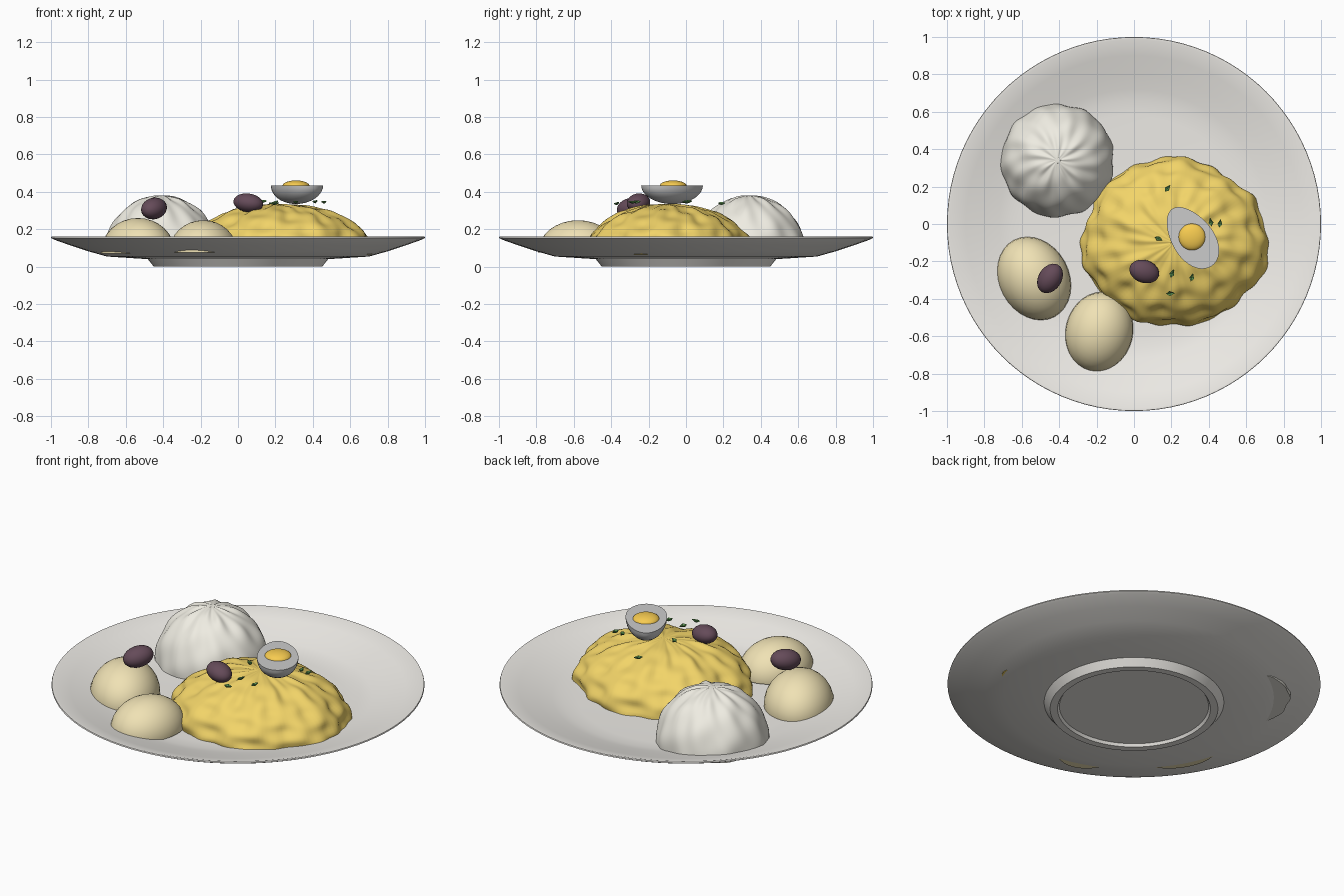
import bpy, bmesh, random
from math import sin, cos, pi, radians
from mathutils import Vector, Matrix, Euler

if "Cube" in bpy.data.objects:
    bpy.data.objects.remove(bpy.data.objects["Cube"])

random.seed(4)


def material(name, rgb):
    m = bpy.data.materials.new(name)
    m.diffuse_color = (*rgb, 1)
    m.use_nodes = True
    m.node_tree.nodes["Principled BSDF"].inputs["Base Color"].default_value = m.diffuse_color
    return m


CREAM = material("glazed_cream", (0.87, 0.85, 0.81))
RICE = material("rice_white", (0.86, 0.84, 0.76))
SAUCE = material("yellow_sauce", (0.89, 0.66, 0.14))
POTATO = material("potato_yellow", (0.87, 0.76, 0.46))
OLIVE = material("olive_black", (0.13, 0.07, 0.10))
EGG = material("egg_white", (0.93, 0.93, 0.92))
YOLK = material("egg_yolk", (0.93, 0.60, 0.08))
HERB = material("herb_green", (0.12, 0.33, 0.09))


def finish(name, bm, mat, angle=40):
    bmesh.ops.recalc_face_normals(bm, faces=bm.faces)
    me = bpy.data.meshes.new(name)
    bm.to_mesh(me)
    bm.free()
    ob = bpy.data.objects.new(name, me)
    bpy.context.collection.objects.link(ob)
    me.materials.append(mat)
    bpy.ops.object.select_all(action='DESELECT')
    ob.select_set(True)
    bpy.context.view_layer.objects.active = ob
    bpy.ops.object.shade_smooth_by_angle(angle=radians(angle))
    return ob


def lathe(name, profile, mat, segs=96):
    # profile runs from axis to axis, giving a closed solid
    bm = bmesh.new()
    rings = []
    for r, z in profile:
        if r == 0:
            rings.append([bm.verts.new((0, 0, z))] * segs)
        else:
            rings.append([bm.verts.new((r * cos(2 * pi * i / segs), r * sin(2 * pi * i / segs), z))
                          for i in range(segs)])
    for a, b in zip(rings, rings[1:]):
        for i in range(segs):
            j = (i + 1) % segs
            bm.faces.new(list(dict.fromkeys((a[i], a[j], b[j], b[i]))))
    return finish(name, bm, mat, 30)


def mound(name, center, size, wrinkle, mat, segs=96, rings=28):
    # dome with a flat base; wrinkle(angle, t) scales each point outward
    bm = bmesh.new()
    c = Vector(center)
    top = bm.verts.new(c + Vector((0, 0, size[2])))
    prev = None
    for k in range(1, rings + 1):
        t = k / rings
        p = t * pi / 2
        ring = []
        for i in range(segs):
            a = 2 * pi * i / segs
            s = 1 + wrinkle(a, t)
            ring.append(bm.verts.new(c + Vector((size[0] * sin(p) * cos(a) * s,
                                                 size[1] * sin(p) * sin(a) * s,
                                                 size[2] * cos(p) * s))))
        for i in range(segs):
            j = (i + 1) % segs
            if prev:
                bm.faces.new((prev[i], ring[i], ring[j], prev[j]))
            else:
                bm.faces.new((top, ring[i], ring[j]))
        prev = ring
    bm.faces.new(prev[::-1])
    return finish(name, bm, mat, 50)


def ellipsoid(name, loc, size, rot, mat, floor=None, ceiling=None, taper=0, segs=32):
    # rot in degrees; floor / ceiling slice the solid flat at a world height
    bm = bmesh.new()
    bmesh.ops.create_uvsphere(bm, u_segments=segs, v_segments=segs // 2, radius=1)
    for v in bm.verts:
        v.co.y *= 1 + taper * v.co.x
    e = Euler([radians(r) for r in rot])
    bmesh.ops.transform(bm, verts=bm.verts,
                        matrix=Matrix.LocRotScale(Vector(loc), e, Vector(size)))
    for z, n in ((floor, -1), (ceiling, 1)):
        if z is not None:
            bmesh.ops.bisect_plane(bm, geom=bm.verts[:] + bm.edges[:] + bm.faces[:], dist=1e-5,
                                   plane_co=(0, 0, z), plane_no=(0, 0, n), clear_outer=True)
            bmesh.ops.holes_fill(bm, edges=[x for x in bm.edges if x.is_boundary], sides=0)
    return finish(name, bm, mat)


# Plate with foot ring
lathe("plate", [(0, 0.015), (0.40, 0.015), (0.41, 0.0), (0.45, 0.0), (0.482, 0.04),
                (0.70, 0.054), (0.80, 0.082), (0.90, 0.115), (0.985, 0.145), (1.0, 0.153),
                (0.998, 0.160), (0.985, 0.160), (0.90, 0.135), (0.80, 0.108), (0.72, 0.086),
                (0.66, 0.074), (0.58, 0.069), (0, 0.067)], CREAM)


# Rice dome with shallow spiralling folds
def rice_folds(a, t):
    f = min(1, t * 4)
    return f * (0.012 * sin(9 * a + 5 * t) + 0.009 * sin(14 * a - 9 * t + 1)
                + 0.006 * sin(5 * a + 17 * t))


mound("rice", (-0.41, 0.34, 0.068), (0.302, 0.302, 0.312), rice_folds, RICE)


# Sauce-covered mound with uneven folds
def sauce_folds(a, t):
    f = min(1, t * 3)
    big = 0.018 * sin(3 * a + 2.2) * t + 0.018 * sin(7 * a + 4 * t)
    small = (0.014 * sin(13 * a - 7 * t + 0.6) + 0.009 * sin(22 * a + 6 * t + 2)
             + 0.010 * sin(9 * a + 23 * t) + 0.008 * sin(4 * a - 31 * t))
    return f * (big + small)


mound("sauced_chicken", (0.215, -0.10, 0.066), (0.495, 0.447, 0.268), sauce_folds, SAUCE, 128, 36)

# Potatoes, sliced flat below
ellipsoid("potato_left", (-0.535, -0.292, 0.075), (0.232, 0.188, 0.185), (0, 0, -62), POTATO, floor=0.07)
ellipsoid("potato_front", (-0.186, -0.577, 0.08), (0.216, 0.180, 0.168), (0, 0, 76), POTATO, floor=0.075)

# Olives
ellipsoid("olive_left", (-0.449, -0.291, 0.311), (0.086, 0.062, 0.057), (0, -10, 58), OLIVE, segs=24)
ellipsoid("olive_right", (0.055, -0.254, 0.341), (0.082, 0.061, 0.050), (0, 8, -18), OLIVE, segs=24)

# Halved egg and its yolk
ellipsoid("egg_half", (0.31, -0.072, 0.435), (0.186, 0.111, 0.100), (0, 0, -55), EGG,
          ceiling=0.435, taper=0.12, segs=40)
ellipsoid("yolk", (0.31, -0.069, 0.432), (0.072, 0.072, 0.029), (0, 0, 0), YOLK)

# Chopped herb leaves: small pointed, slightly folded blades
LEAVES = [(0.18, 0.19, 0.335, 50), (0.412, 0.01, 0.345, 100), (0.46, 0.003, 0.343, 80),
          (0.132, -0.08, 0.346, -25), (0.205, -0.265, 0.343, 70), (0.31, -0.285, 0.343, 75),
          (0.195, -0.37, 0.335, 5)]
bm = bmesh.new()
for x, y, z, rot in LEAVES:
    m = (Matrix.Translation((x, y, z)) @ Matrix.Rotation(radians(rot), 4, 'Z')
         @ Matrix.Rotation(random.uniform(-0.3, 0.3), 4, 'X'))

    def leaf_row(h):
        pts = ((-0.023, 0, 0.004), (-0.004, 0.013, 0.005), (0.023, 0, 0.006),
               (-0.004, -0.013, 0.005), (0, 0, -0.004))
        return [bm.verts.new(m @ Vector((p[0], p[1], p[2] + h))) for p in pts]

    lo, hi = leaf_row(-0.003), leaf_row(0.003)
    for i in range(4):
        j = (i + 1) % 4
        bm.faces.new((hi[i], hi[j], hi[4]))
        bm.faces.new((lo[j], lo[i], lo[4]))
        bm.faces.new((lo[i], lo[j], hi[j], hi[i]))
finish("herb_leaves", bm, HERB, 30)
